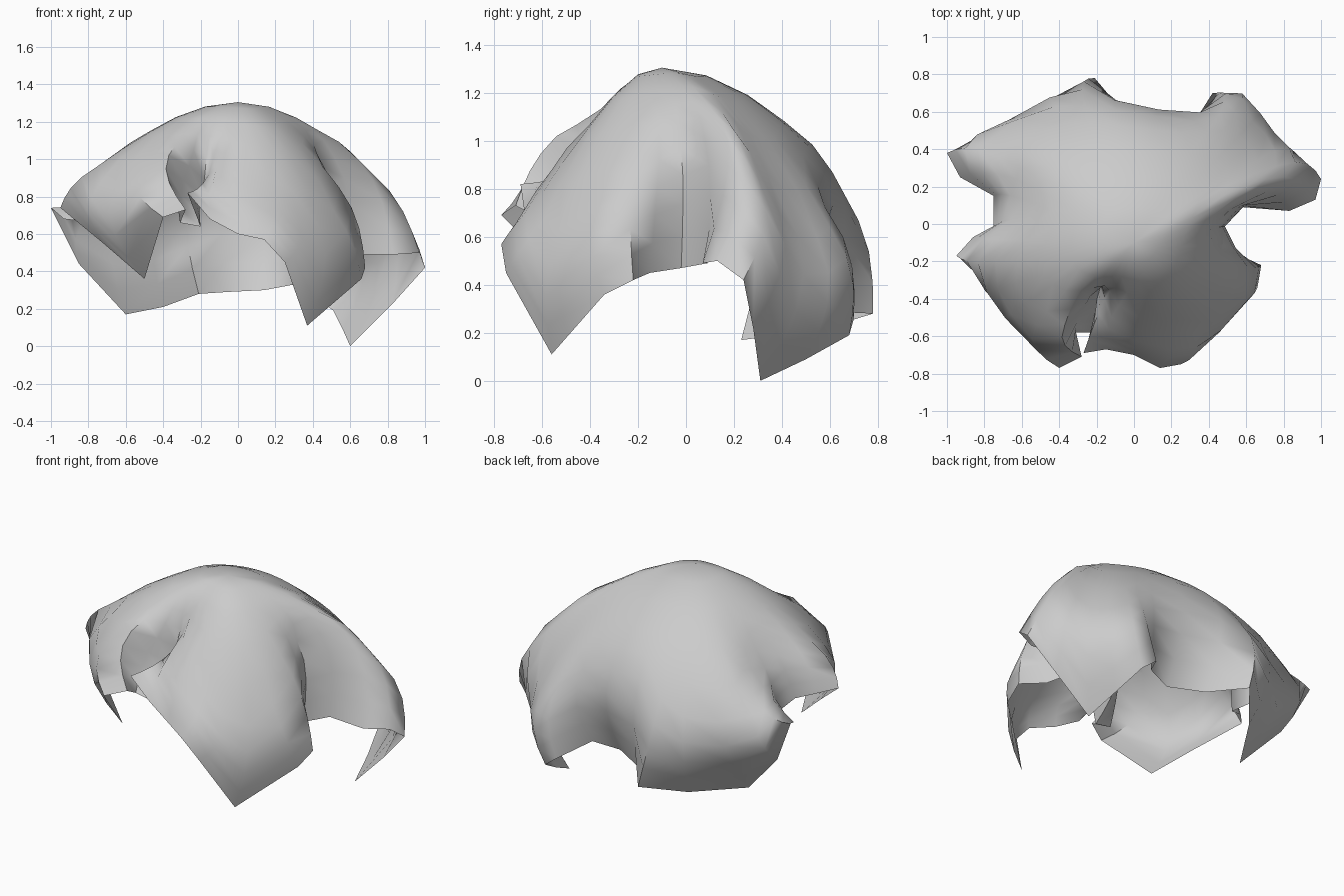
import bpy, bmesh, math
from mathutils import Vector

if "Cube" in bpy.data.objects:
    bpy.data.objects.remove(bpy.data.objects["Cube"])

# Hem of the draped cloth, counterclockwise from the front right corner
HEM = [
    (.37, -.56, .11), (.66, -.34, .36), (.68, -.22, .42), (.53, -.15, .45),
    (.47, -.02, .47), (.58, .09, .49), (.83, .07, .49), (.97, .13, .50),
    (1.0, .24, .42), (.82, .28, .22), (.60, .31, 0), (.56, .50, .09),
    (.51, .68, .19), (.42, .70, .26), (.30, .51, .33), (.14, .46, .30),
    (-.06, .57, .29), (-.21, .78, .28), (-.40, .55, .21), (-.60, .23, .17),
    (-.85, .30, .44), (-1.0, .38, .74), (-.93, .25, .68), (-.75, .15, .66),
    (-.75, -.02, .68), (-.86, -.07, .72), (-.95, -.17, .74), (-.72, -.32, .55),
    (-.50, -.44, .36), (-.40, -.77, .69), (-.28, -.71, .73), (-.31, -.58, .66),
    (-.20, -.58, .64), (-.27, -.69, .82), (-.15, -.67, .68), (0, -.70, .60),
    (.14, -.77, .57), (.25, -.75, .45)]

# Shoulder of the drape, one point for every second hem point
SHOULDER = [
    (.44, -.53, .63), (.54, -.22, .85), (.43, -.02, .97), (.63, .17, 1.01),
    (.76, .31, .82), (.71, .47, .60), (.54, .60, .64), (.33, .55, .81),
    (-.10, .61, .87), (-.42, .63, .72), (-.76, .46, .75), (-.63, .24, .93),
    (-.58, .02, 1.03), (-.74, -.20, .97), (-.66, -.48, .83), (-.37, -.54, 1.02),
    (-.18, -.34, .89), (-.12, -.50, .94), (.18, -.60, .78)]

TOP = Vector((0, -.10, 1.305))
SMOOTHING = [14, 9, 5, 1]      # passes that fade the folds towards the crown


def hermite(a, b, ta, tb, t):
    return (a * (2*t**3 - 3*t*t + 1) + ta * (t**3 - 2*t*t + t)
            + b * (3*t*t - 2*t**3) + tb * (t**3 - t*t))


def shoulder(i):
    p = [Vector(SHOULDER[(i // 2 + k) % len(SHOULDER)]) for k in (-1, 0, 1, 2)]
    if i % 2 == 0:
        return p[1]
    return hermite(p[1], p[2], (p[2] - p[0]) / 2, (p[3] - p[1]) / 2, .5)


def spoke(i):
    """Curve from the crown over the shoulder down to the hem."""
    hem, mid = Vector(HEM[i]), shoulder(i)
    flat = Vector((mid.x - TOP.x, mid.y - TOP.y, 0)) * 1.45
    through = (hem - TOP) * .5
    steep = Vector((through.x * .9, through.y * .9, through.z * 1.35))
    out = (hem - mid) * 1.5 - through * .5
    upper = [hermite(TOP, mid, flat, steep, k / 5) for k in range(1, 6)]
    lower = [hermite(mid, hem, through, out, k / 4) for k in range(1, 5)]
    return upper + lower


points = [spoke(i) for i in range(len(HEM))]
n = len(points)
for k, passes in enumerate(SMOOTHING):
    for _ in range(passes):
        ring = [p[k] for p in points]
        for i in range(n):
            points[i][k] = ring[i] / 2 + (ring[i - 1] + ring[(i + 1) % n]) / 4

# Cloth: radial spokes joined into rings
bm = bmesh.new()
crown = bm.verts.new(TOP)
rows = [[bm.verts.new(p) for p in row] for row in points]
for i, a in enumerate(rows):
    b = rows[(i + 1) % n]
    bm.faces.new((crown, a[0], b[0]))
    for k in range(len(a) - 1):
        bm.faces.new((a[k], a[k + 1], b[k + 1], b[k]))
mesh = bpy.data.meshes.new("draped_cloth")
bm.to_mesh(mesh)
bm.free()
cloth = bpy.data.objects.new("draped_cloth", mesh)
bpy.context.collection.objects.link(cloth)
bpy.context.view_layer.objects.active = cloth
cloth.select_set(True)
bpy.ops.object.shade_smooth_by_angle(angle=math.radians(60))
